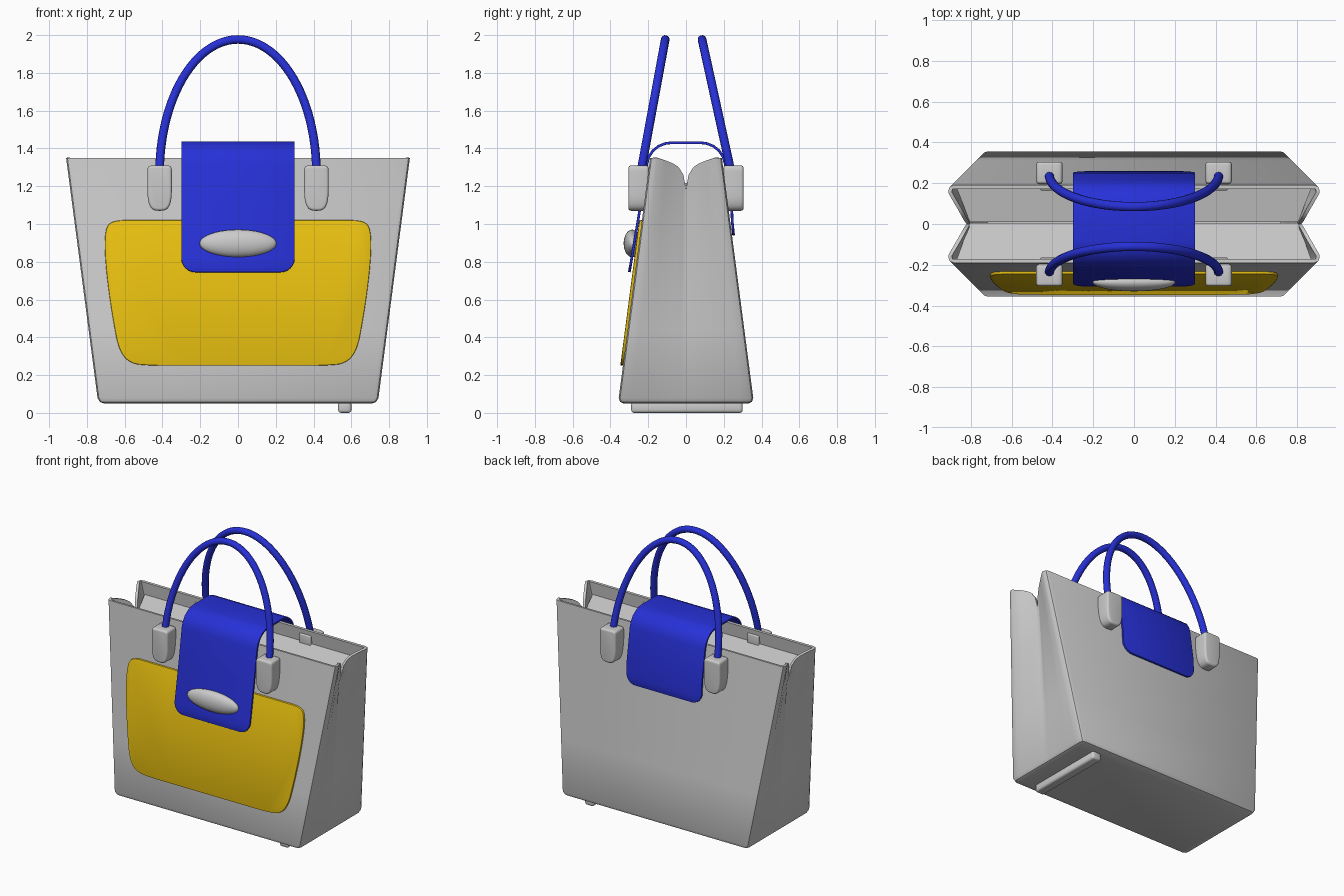
import bpy, bmesh
from math import sin, cos, pi, radians

if "Cube" in bpy.data.objects:
    bpy.data.objects.remove(bpy.data.objects["Cube"])


def colour(name, rgb):
    m = bpy.data.materials.new(name)
    m.diffuse_color = (*rgb, 1)
    m.use_nodes = True
    m.node_tree.nodes["Principled BSDF"].inputs["Base Color"].default_value = m.diffuse_color
    return m


BLUE = colour("blue", (0.02, 0.03, 0.68))
YELLOW = colour("yellow", (0.80, 0.52, 0.005))


def finish(ob, mat=None, solid=0, offset=-1, bevel=0, segs=3, angle=35):
    """Apply thickness and edge rounding, then smooth shading."""
    bpy.ops.object.select_all(action='DESELECT')
    ob.select_set(True)
    bpy.context.view_layer.objects.active = ob
    if solid:
        m = ob.modifiers.new("solid", 'SOLIDIFY')
        m.thickness, m.offset = solid, offset
        bpy.ops.object.modifier_apply(modifier=m.name)
    if bevel:
        m = ob.modifiers.new("bevel", 'BEVEL')
        m.width, m.segments = bevel, segs
        m.limit_method, m.angle_limit = 'ANGLE', radians(50)
        bpy.ops.object.modifier_apply(modifier=m.name)
    bpy.ops.object.shade_smooth_by_angle(angle=radians(angle))
    if mat:
        ob.data.materials.append(mat)
    return ob


def mesh_object(name, verts, faces):
    me = bpy.data.meshes.new(name)
    me.from_pydata(verts, [], faces)
    bm = bmesh.new()
    bm.from_mesh(me)
    bmesh.ops.recalc_face_normals(bm, faces=bm.faces)
    bm.to_mesh(me)
    bm.free()
    ob = bpy.data.objects.new(name, me)
    bpy.context.collection.objects.link(ob)
    return ob


def box(name, x, y, z, **kw):
    v = [(a, b, c) for a in x for b in y for c in z]
    f = [(0, 1, 3, 2), (4, 5, 7, 6), (0, 1, 5, 4), (2, 3, 7, 6), (0, 2, 6, 4), (1, 3, 7, 5)]
    return finish(mesh_object(name, v, f), **kw)


def smooth_outline(half, rounds=2):
    """Mirror a half outline in x and cut its corners."""
    pts = half + [(-x, z) for x, z in reversed(half)]
    for _ in range(rounds):
        pts = [(a[0] * (1 - k) + b[0] * k, a[1] * (1 - k) + b[1] * k)
               for a, b in zip(pts, pts[1:] + pts[:1]) for k in (0.25, 0.75)]
    return pts


def prism(name, pts, front, back, cx=0):
    """Extrude an xz outline between two y functions of z."""
    n = len(pts)
    v = [(x + cx, f(z), z) for f in (front, back) for x, z in pts]
    f = [tuple(range(n)), tuple(range(n, 2 * n))]
    f += [(i, (i + 1) % n, (i + 1) % n + n, i + n) for i in range(n)]
    return mesh_object(name, v, f)


def wall_y(z):
    return 0.36 - 0.17 * (z - 0.05) / 1.3


# Bag body: lofted rings with inward-folding sides, open at the top
SIDE = [(.8, 0, 0), (.55, .3, .015), (.35, .55, .03), (.2, .72, .05), (.07, .88, .09), (0, 1, .17)]


def quarter(t, inset, top):
    w, d, f, r = .74 + .17 * t - inset, .36 - .17 * t - inset, .09 * t, .025
    z = .05 + 1.3 * t
    q = [(w - r, d, z), (w - .29 * r, d - .29 * r, z), (w, d - r, z)]
    return q + [(w - f * o, d * s, z - top * dz) for s, o, dz in SIDE]


verts, faces = [], []
levels = [(0, .03, 0), (.006, .01, 0), (.022, 0, 0), (.3, 0, 0), (.6, 0, 0), (.84, 0, 0), (1, 0, 1)]
for t, inset, top in levels:
    q = quarter(t, inset, top)
    ring = [(x, -y, z) for x, y, z in q] + q[-2::-1]
    ring += [(-x, y, z) for x, y, z in q] + [(-x, -y, z) for x, y, z in q[-2::-1]]
    verts += ring
n = len(ring)
for k in range(len(levels) - 1):
    faces += [(k * n + i, k * n + (i + 1) % n, (k + 1) * n + (i + 1) % n, (k + 1) * n + i)
              for i in range(n)]
faces.append(tuple(range(n)))
body = mesh_object("bag_body", verts, faces)
# keep normals pointing outwards so the wall thickens inwards
if body.data.polygons[-1].normal.z > 0:
    body.data.flip_normals()
finish(body, solid=.018)

# Inner closure flaps meeting in a shallow valley
for side, label in ((-1, "front"), (1, "back")):
    v = [(-.875, side * .192, 1.25), (.875, side * .192, 1.25),
         (.805, side * .004 + .008, 1.21), (-.805, side * .004 + .008, 1.21)]
    finish(mesh_object("closure_flap_" + label, v, [(0, 1, 2, 3)]), solid=.012, offset=0)

# Base bar under one side
box("base_bar", (.53, .6), (-.29, .30), (0, .06), bevel=.015)

# Front pocket panel
half = [(.3, .25), (.46, .25), (.57, .26), (.63, .33), (.66, .48), (.69, .68), (.705, .84),
        (.705, .94), (.69, 1.0), (.64, 1.02), (.56, 1.02), (.3, 1.02)]
pocket = prism("front_pocket", smooth_outline(half),
               lambda z: -wall_y(z) - .014, lambda z: -wall_y(z) + .005)
finish(pocket, YELLOW, bevel=.006, segs=2)

# Closing strap over the top, with rounded ends
r, arcs = .075, 7
corner = [(r * (1 - cos(a)), .3 - r + r * sin(a)) for a in [i * pi / 2 / (arcs - 1) for i in range(arcs)]]
path = [(-.30 + .17 * d, .745 + d, w) for d, w in corner]
arch = [(-.242, 1.09), (-.207, 1.32), (-.197, 1.355), (-.175, 1.388), (-.145, 1.412), (-.11, 1.426), (-.08, 1.43)]
path += [(y, z, .3) for y, z in arch]
path += [(-y, z, .3) for y, z in reversed(arch)]
path += [(.252 - .1 * d, .94 + d, w) for d, w in reversed(corner)]
v = [(s * w, y, z) for y, z, w in path for s in (-1, 1)]
f = [(2 * i, 2 * i + 1, 2 * i + 3, 2 * i + 2) for i in range(len(path) - 1)]
finish(mesh_object("closing_strap", v, f), BLUE, solid=.014, offset=0, bevel=.003, segs=2)

# Oval clasp
bpy.ops.mesh.primitive_uv_sphere_add(segments=40, ring_count=20, location=(0, -.285, .897))
clasp = bpy.context.object
clasp.name = "clasp"
clasp.scale = (.203, .045, .073)
finish(clasp, angle=60)

# Handles with their mounts, front and back
mount = [(.02, 1.31), (.045, 1.31), (.06, 1.305), (.065, 1.29), (.065, 1.26), (.065, 1.17),
         (.061, 1.12), (.048, 1.085), (.025, 1.07)]
for side, label, y_top in ((-1, "front", .11), (1, "back", .085)):
    cu = bpy.data.curves.new("handle_" + label, 'CURVE')
    cu.dimensions, cu.bevel_depth, cu.bevel_resolution, cu.use_fill_caps = '3D', .023, 4, True
    sp = cu.splines.new('POLY')
    count = 49
    sp.points.add(count - 1)
    for i, p in enumerate(sp.points):
        a = pi * i / (count - 1)
        y = .24 + (y_top - .24) * sin(a)
        p.co = (.415 * cos(a), side * y, 1.27 + .707 * sin(a), 1)
    handle = bpy.data.objects.new("handle_" + label, cu)
    bpy.context.collection.objects.link(handle)
    bpy.ops.object.select_all(action='DESELECT')
    handle.select_set(True)
    bpy.context.view_layer.objects.active = handle
    bpy.ops.object.convert(target='MESH')
    finish(bpy.context.object, BLUE, angle=50)
    for x, lr in ((-.415, "left"), (.415, "right")):
        m = prism(f"handle_mount_{label}_{lr}", smooth_outline(mount),
                  lambda z: side * .305, lambda z: side * .197, x)
        finish(m, bevel=.025, segs=4)
        # Inner tab behind the mount
        ys = sorted((side * .165, side * .195))
        box(f"inner_tab_{label}_{lr}", (x - .045, x + .045), ys, (1.235, 1.315), bevel=.006)
